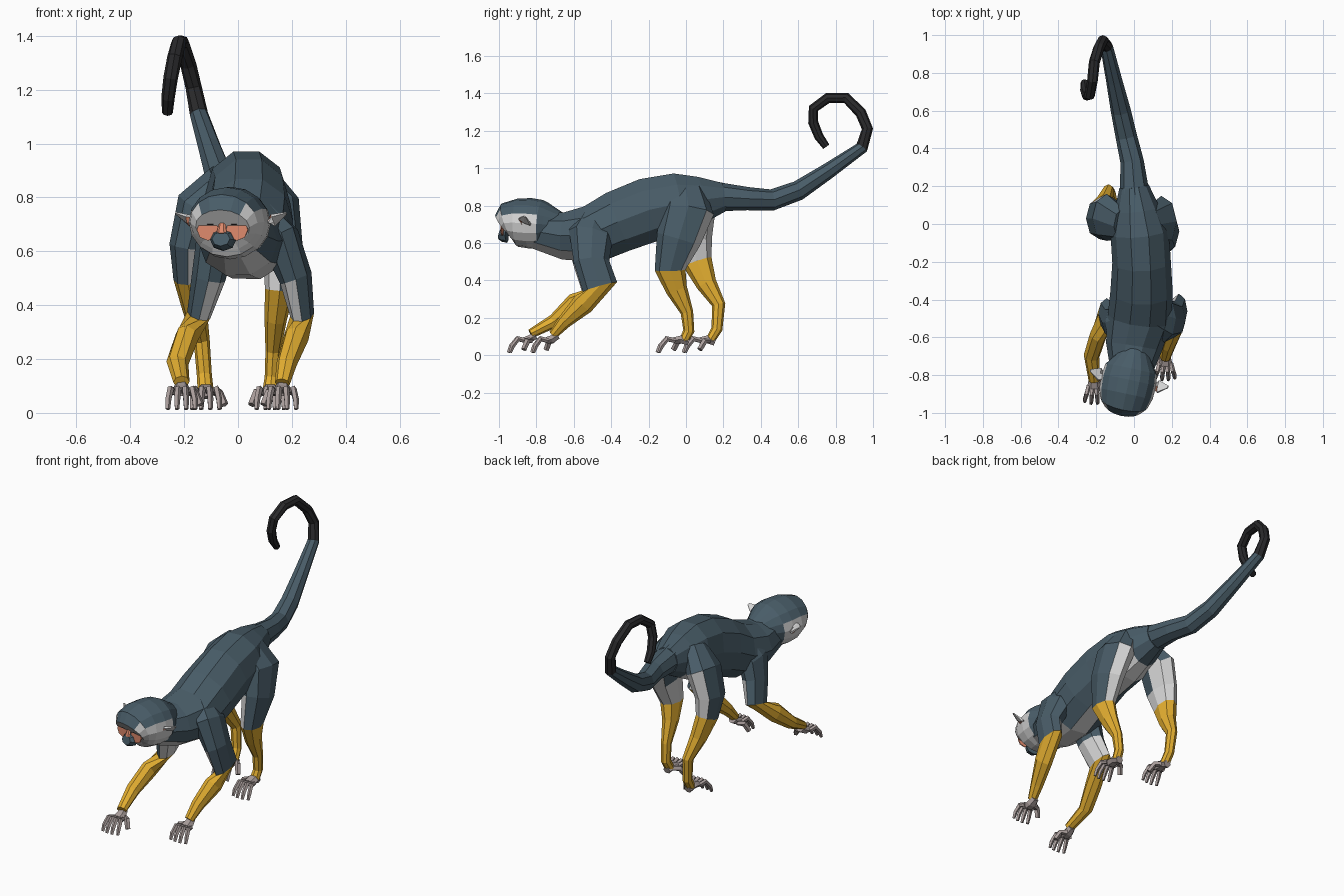
import bpy, bmesh, math
from mathutils import Vector

COLOURS = {"slate_fur": (0.066, 0.108, 0.138), "pale_fur": (0.66, 0.66, 0.66),
           "yellow_fur": (0.76, 0.42, 0.03), "black_fur": (0.022, 0.022, 0.024),
           "grey_skin": (0.40, 0.34, 0.33), "pink_skin": (0.72, 0.25, 0.15),
           "dark_eye": (0.015, 0.012, 0.012)}
MATS = []
for n, c in COLOURS.items():
    m = bpy.data.materials.new(n)
    m.diffuse_color = (*c, 1)
    MATS.append(m)
SLATE, PALE, YELLOW, BLACK, SKIN, PINK, EYE = range(7)


def loft(bm, pts, sides=8, bias=0.5):
    """Skin rings (x, y, z, half width, half depth) along a path; returns (face, ring)."""
    P = [Vector(p[:3]) for p in pts]
    rings, out = [], []
    for i, p in enumerate(pts):
        a = (P[i] - P[i - 1]).normalized() if i else (P[1] - P[0]).normalized()
        b = (P[i + 1] - P[i]).normalized() if i < len(P) - 1 else a
        t = (a * bias + b * (1 - bias)).normalized()
        ref = Vector((0, 1, 0)) if abs(t.x) > 0.9 else Vector((1, 0, 0))
        side = (ref - t * ref.dot(t)).normalized()
        up = t.cross(side)
        rings.append([bm.verts.new(P[i] + side * p[3] * math.cos(k * math.tau / sides)
                                   + up * p[4] * math.sin(k * math.tau / sides))
                      for k in range(sides)])
    for i in range(len(rings) - 1):
        A, B = rings[i], rings[i + 1]
        for k in range(sides):
            j = (k + 1) % sides
            out.append((bm.faces.new((A[k], A[j], B[j], B[k])), i))
    out.append((bm.faces.new(rings[0][::-1]), 0))
    out.append((bm.faces.new(rings[-1]), len(rings) - 1))
    return out


def finish(name, bm, faces, rule, loc=(0, 0, 0), yaw=0):
    """Colour faces by rule(ring, centre, normal) and make the object."""
    bmesh.ops.recalc_face_normals(bm, faces=bm.faces)
    bm.normal_update()
    for f, i in faces:
        f.material_index = rule(i, f.calc_center_median(), f.normal)
    me = bpy.data.meshes.new(name)
    bm.to_mesh(me)
    bm.free()
    for m in MATS:
        me.materials.append(m)
    ob = bpy.data.objects.new(name, me)
    ob.location = loc
    ob.rotation_euler = (0, 0, yaw)
    bpy.context.collection.objects.link(ob)
    return ob


def part(name, pts, rule, sides=8, bias=0.5, **kw):
    bm = bmesh.new()
    return finish(name, bm, loft(bm, pts, sides, bias), rule, **kw)


# Torso with pale chest, belly line and rump: y, centre x, top z, bottom z, half width
torso = [(-.82, -.02, .76, .57, .10), (-.65, 0, .77, .505, .15), (-.5, .03, .81, .485, .17),
         (-.36, .04, .89, .54, .165), (-.2, .04, .957, .595, .155), (-.04, .03, .982, .64, .155),
         (.08, .015, .96, .70, .12), (.2, 0, .925, .765, .078)]
part("torso", [(x, y, (t + b) / 2, w, (t - b) / 2) for y, x, t, b, w in torso],
     lambda i, c, n: PALE if n.z < (-.8 if -.5 < c.y < 0 else -.4) and c.y < .1 else SLATE, sides=10)

# Tail with curled black tip: x, y, z, radius
tail = [(.015, .05, .86, .09), (0, .2, .845, .075), (-.01, .33, .837, .062), (-.04, .46, .83, .057),
        (-.07, .6, .88, .053), (-.105, .76, .985, .043), (-.145, .94, 1.11, .034),
        (-.165, .97, 1.21, .03), (-.185, .935, 1.295, .03), (-.21, .857, 1.375, .029),
        (-.22, .758, 1.375, .028), (-.235, .682, 1.32, .028), (-.25, .68, 1.245, .027),
        (-.26, .71, 1.17, .025), (-.262, .75, 1.115, .02)]
part("tail", [(*p, p[3]) for p in tail], lambda i, c, n: BLACK if i >= 6 else SLATE)


# Limbs: slate outside, pale inside and behind, yellow below the joint
def limb(name, s, pts, hind):
    def rule(i, c, n):
        if i >= 3:
            return YELLOW
        inner = s * n.x < -.45 and (c.z < .62 if hind else i == 2)
        return PALE if inner or (hind and n.y > .3 and c.z < .82) else SLATE
    part(name, pts, rule, bias=.5 if hind else .95)


limb("right_arm", -1, [(-.04, -.5, .73, .05, .08), (-.085, -.53, .62, .075, .105),
     (-.11, -.515, .5, .063, .09), (-.145, -.475, .365, .045, .085), (-.19, -.59, .28, .045, .055),
     (-.225, -.70, .185, .042, .038), (-.21, -.83, .115, .03, .025)], False)
limb("left_arm", 1, [(.08, -.48, .75, .05, .08), (.16, -.51, .64, .075, .12),
     (.215, -.505, .5, .062, .095), (.238, -.46, .365, .045, .095), (.215, -.55, .275, .047, .06),
     (.18, -.65, .18, .038, .038), (.165, -.71, .11, .028, .025)], False)
limb("right_leg", -1, [(-.06, .0, .87, .06, .09), (-.145, .035, .77, .085, .125),
     (-.185, .03, .62, .07, .11), (-.185, .06, .5, .055, .08), (-.16, .11, .38, .045, .055),
     (-.135, .175, .27, .03, .036), (-.125, .165, .14, .028, .03), (-.12, .13, .08, .03, .025)], True)
limb("left_leg", 1, [(.08, .0, .88, .06, .10), (.145, .01, .77, .085, .14),
     (.165, -.04, .62, .075, .12), (.155, -.085, .455, .055, .082), (.14, -.05, .35, .042, .058),
     (.13, .005, .23, .028, .034), (.125, .015, .13, .026, .03), (.12, -.01, .08, .03, .025)], True)


# Hands and feet: palm, four arched fingers and an inner thumb
def hand(name, wrist, inner, palm, reach):
    bm = bmesh.new()
    x, y, z = wrist
    faces = loft(bm, [(x, y + .015, z, .024, .022), (x, y - palm * .4, .085, .034, .024),
                      (x, y - palm, .078, .038, .019)], 6)
    for k in (-1.5, -.5, .5, 1.5):
        r = reach * (1 if abs(k) < 1 else .88)
        faces += loft(bm, [(x + k * .02, y - palm + .012, .078, .013, .014),
                           (x + k * .027, y - palm - r * .4, .088, .013, .015),
                           (x + k * .033, y - palm - r * .8, .05, .012, .013),
                           (x + k * .034, y - palm - r, .014, .009, .009)], 5)
    faces += loft(bm, [(x + inner * .015, y - palm * .2, .08, .017, .017),
                       (x + inner * .05, y - palm * .6, .075, .017, .017),
                       (x + inner * .07, y - palm * .95, .03, .015, .015)], 5)
    finish(name, bm, faces, lambda i, c, n: SKIN)


hand("right_hand", (-.21, -.82, .105), 1, .05, .08)
hand("left_hand", (.165, -.70, .105), -1, .05, .075)
hand("right_foot", (-.12, .14, .07), 1, .07, .085)
hand("left_foot", (.12, 0, .07), -1, .07, .085)

# Head, built around its pivot and turned towards -x
TURN = dict(loc=(-.03, -.84, 0), yaw=math.radians(-12))
skull = [(.18, .765, .63, .07), (.10, .815, .585, .12), (.07, .83, .575, .14), (.01, .84, .57, .148),
         (-.06, .838, .58, .144), (-.11, .818, .595, .128), (-.132, .77, .61, .102)]
part("head", [(0, y, (t + b) / 2, w, (t - b) / 2) for y, t, b, w in skull],
     lambda i, c, n: SLATE if i < 6 and (c.y > .075 or c.z > .752) else PALE, sides=16, **TURN)
part("muzzle", [(0, -.12, .643, .05, .042), (0, -.145, .643, .044, .036), (0, -.16, .646, .034, .027)],
     lambda i, c, n: SLATE, **TURN)
part("nose_bridge", [(0, -.128, .725, .013, .008), (0, -.138, .70, .013, .008), (0, -.15, .665, .02, .008)],
     lambda i, c, n: PINK, sides=6, **TURN)


# Face markings as thin plates
def plate(name, x, z, rx, rz, y, col, sides=8):
    part(name, [(x, y + .006, z, rx, rz), (x, y, z, rx, rz)], lambda i, c, n: col, sides, **TURN)


plate("brow_peak", 0, .758, .036, .022, -.136, SLATE, 4)
for s, tag in ((-1, "right"), (1, "left")):
    plate(tag + "_cheek", s * .055, .68, .042, .04, -.136, PINK)
    plate(tag + "_eye", s * .045, .706, .017, .010, -.140, EYE, 6)
    # Pointed ears, pink in front
    part(tag + "_ear", [(s * .12, .0, .70, .014, .034), (s * .16, .012, .715, .012, .042),
                        (s * .21, .022, .742, .004, .008)],
         lambda i, c, n: PINK if n.y < -.3 and c.z < .722 else PALE, 6, **TURN)
